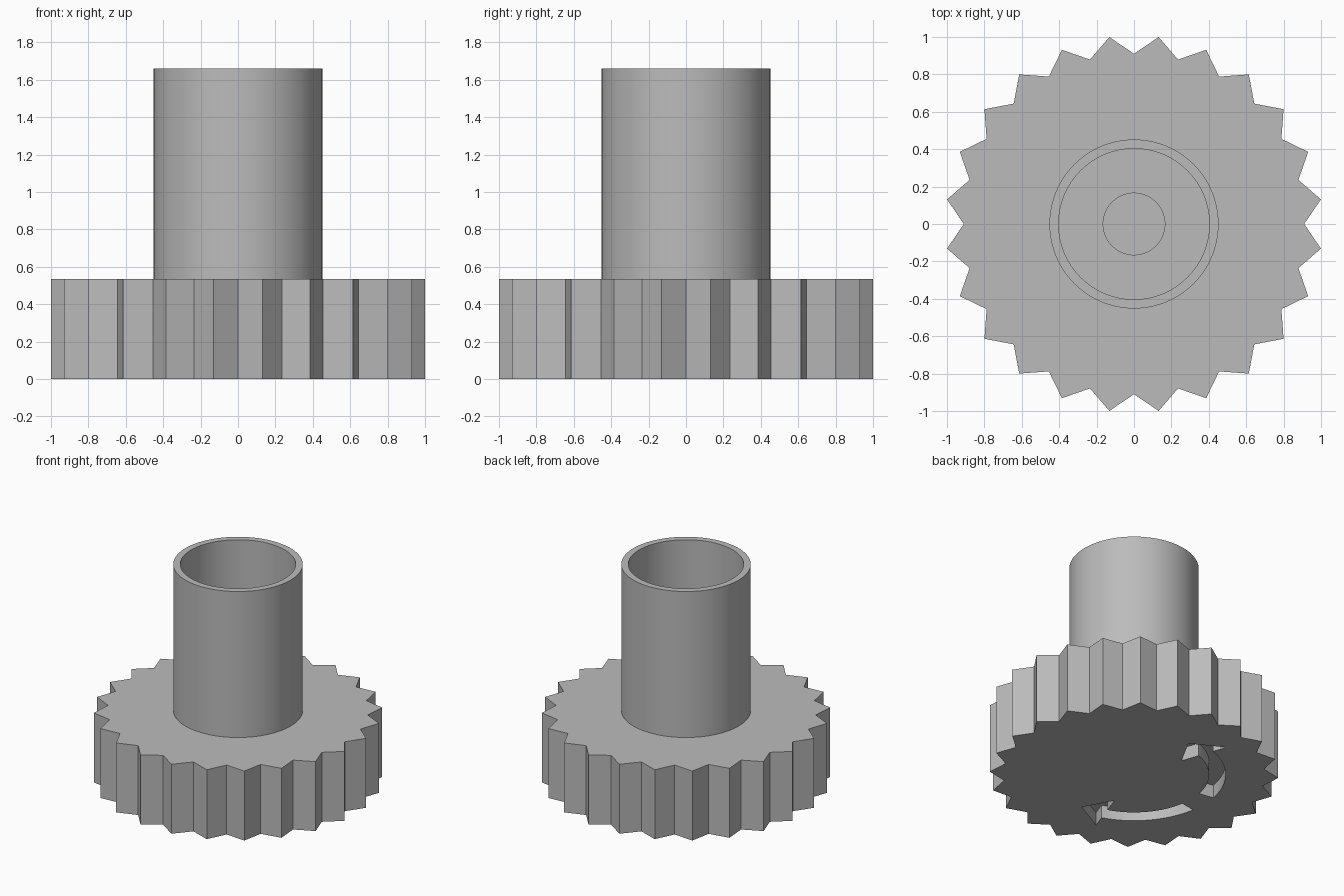
import bpy, bmesh
from math import sin, cos, pi, radians

cube = bpy.data.objects.get("Cube")
if cube:
    bpy.data.objects.remove(cube, do_unlink=True)

TEETH = 24
TIP_R, ROOT_R = 1.008, 0.91
GEAR_H, TOP_Z = 0.535, 1.66
TUBE_R, BORE_R, HOLE_R = 0.452, 0.403, 0.165
HOLE_FLOOR = 0.2
ARROW_DEPTH = 0.1
SEGMENTS = 96

grey = bpy.data.materials.new("grey plastic")
grey.use_nodes = True
colour = (0.5, 0.5, 0.5, 1)
grey.diffuse_color = colour
grey.node_tree.nodes["Principled BSDF"].inputs["Base Color"].default_value = colour


def polar(r, degrees):
    a = radians(degrees)
    return r * cos(a), r * sin(a)


def finish(name, bm):
    bmesh.ops.recalc_face_normals(bm, faces=bm.faces)
    mesh = bpy.data.meshes.new(name)
    bm.to_mesh(mesh)
    bm.free()
    mesh.materials.append(grey)
    obj = bpy.data.objects.new(name, mesh)
    bpy.context.collection.objects.link(obj)
    return obj


def prism(name, outline, z0, z1):
    """Closed solid standing on a flat outline."""
    bm = bmesh.new()
    base = bm.faces.new([bm.verts.new((x, y, z0)) for x, y in outline])
    top = bmesh.ops.extrude_face_region(bm, geom=[base])["geom"]
    for v in top:
        if isinstance(v, bmesh.types.BMVert):
            v.co.z = z1
    return finish(name, bm)


def activate(obj):
    bpy.ops.object.select_all(action="DESELECT")
    obj.select_set(True)
    bpy.context.view_layer.objects.active = obj


def cut(target, cutter):
    cutter.hide_render = True
    activate(target)
    mod = target.modifiers.new("cut", "BOOLEAN")
    mod.operation = "DIFFERENCE"
    mod.solver = "EXACT"
    mod.object = cutter
    bpy.ops.object.modifier_apply(modifier=mod.name)
    bpy.data.objects.remove(cutter, do_unlink=True)


# Toothed grip wheel
step = 180 / TEETH
wheel = prism("toothed_wheel",
              [polar(TIP_R if i % 2 else ROOT_R, i * step) for i in range(2 * TEETH)],
              0, GEAR_H)

# Blind hole in the floor of the tube
cut(wheel, prism("hole_cutter",
                 [polar(HOLE_R, i * 360 / SEGMENTS) for i in range(SEGMENTS)],
                 HOLE_FLOOR, GEAR_H + 0.1))

# Two curved arrows sunk into the underside, mirrored front to back
START, NECK, POINT, STEPS = 170, 109.3, 91, 20
angles = [START + (NECK - START) * i / STEPS for i in range(STEPS + 1)]
arrow = [polar(0.64, a) for a in angles]
arrow += [polar(0.75, NECK), polar(0.58, POINT), polar(0.385, NECK)]
arrow += [polar(0.525, a) for a in reversed(angles)]
for side in (1, -1):
    cut(wheel, prism("arrow_cutter", [(x, side * y) for x, y in arrow],
                     -0.1, ARROW_DEPTH))

# Hollow tube, lathed from its wall profile
bm = bmesh.new()
profile = [(TUBE_R, GEAR_H), (TUBE_R, TOP_Z), (BORE_R, TOP_Z), (BORE_R, GEAR_H)]
verts = [bm.verts.new((r, 0, z)) for r, z in profile]
edges = [bm.edges.new(pair) for pair in zip(verts, verts[1:])]
bmesh.ops.spin(bm, geom=verts + edges, cent=(0, 0, 0), axis=(0, 0, 1),
               angle=2 * pi, steps=SEGMENTS, use_merge=True)
bmesh.ops.remove_doubles(bm, verts=bm.verts, dist=1e-4)
tube = finish("hollow_tube", bm)

for obj in (wheel, tube):
    activate(obj)
    bpy.ops.object.shade_smooth_by_angle(angle=radians(25))
